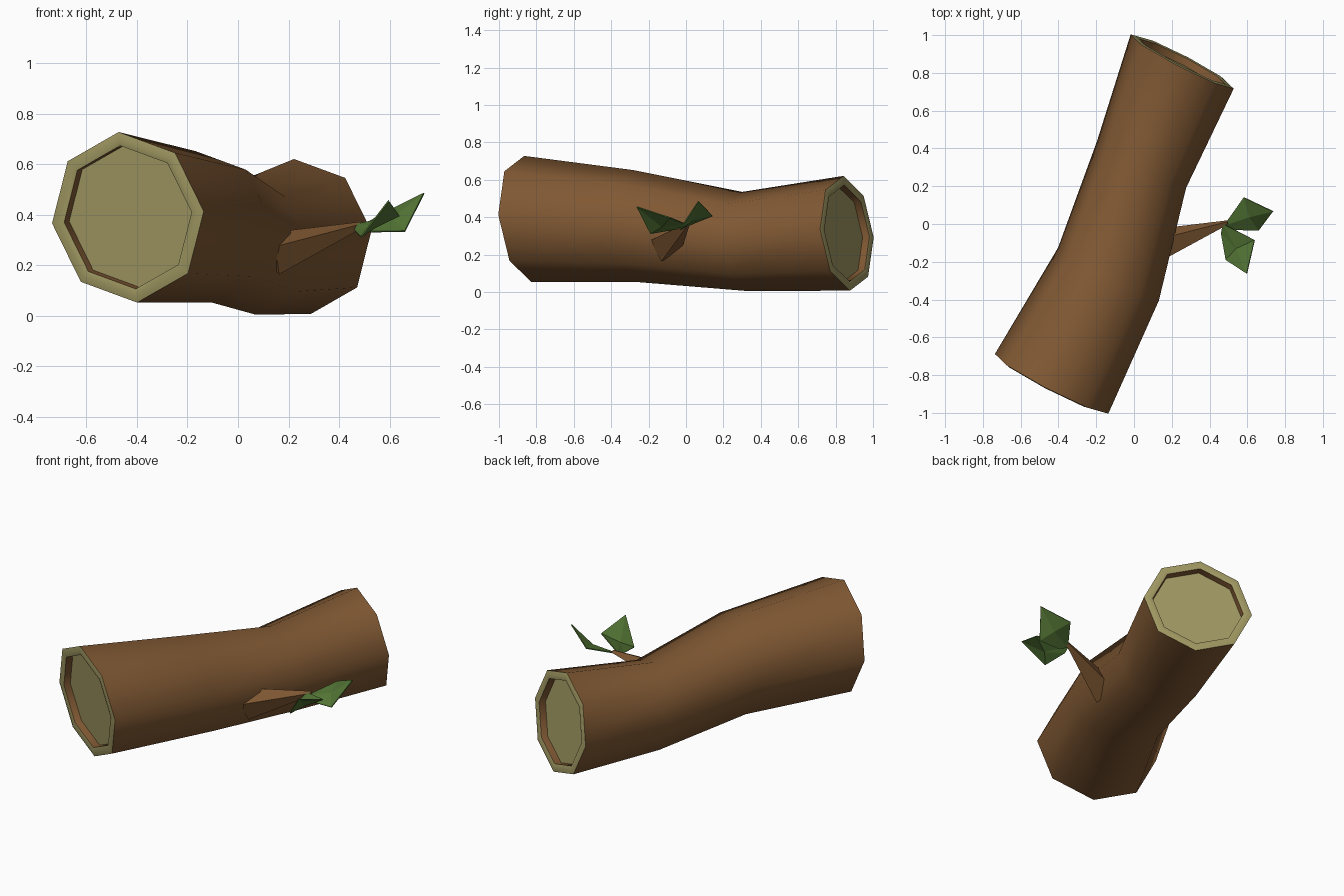
import bpy, bmesh, math
from mathutils import Vector

if "Cube" in bpy.data.objects:
    bpy.data.objects.remove(bpy.data.objects["Cube"])


def material(name, rgb):
    m = bpy.data.materials.new(name)
    m.diffuse_color = (*rgb, 1)
    m.use_nodes = True
    m.node_tree.nodes["Principled BSDF"].inputs["Base Color"].default_value = m.diffuse_color
    return m


BARK = material("bark brown", (0.215, 0.098, 0.033))
WOOD = material("cut wood khaki", (0.36, 0.32, 0.125))
LEAF = material("leaf green", (0.085, 0.175, 0.035))


def finish(name, bm, mats, smooth=False, normals=True):
    if normals:
        bmesh.ops.recalc_face_normals(bm, faces=bm.faces[:])
    me = bpy.data.meshes.new(name)
    bm.to_mesh(me)
    bm.free()
    for m in mats:
        me.materials.append(m)
    for p in me.polygons:
        p.use_smooth = smooth
    ob = bpy.data.objects.new(name, me)
    bpy.context.collection.objects.link(ob)
    return ob


# log frame: all rings lie in the same tilted plane direction
N = Vector((0.459, 0.888, 0.1)).normalized()
U = Vector((0.888, -0.459, 0)).normalized()
V = U.cross(N)


def ring(bm, c, r, sides=8, phase=4, u=U, v=V):
    out = []
    for i in range(sides):
        a = math.radians(phase) + 2 * math.pi * i / sides
        out.append(bm.verts.new(Vector(c) + r * (math.cos(a) * u + math.sin(a) * v)))
    return out


def bridge(bm, a, b, mat=0):
    n = len(a)
    for i in range(n):
        f = bm.faces.new((a[i], a[(i + 1) % n], b[(i + 1) % n], b[i]))
        f.material_index = mat


# bark tube, four octagonal rings
stations = [((-0.436, -0.846, 0.39), 0.34), ((-0.135, -0.265, 0.352), 0.302),
            ((0.04, 0.315, 0.27), 0.267), ((0.255, 0.86, 0.314), 0.309)]
bm = bmesh.new()
rings = [ring(bm, c, r) for c, r in stations]
for a, b in zip(rings, rings[1:]):
    bridge(bm, a, b)

# cut ends: khaki rim, brown step, recessed khaki disc
for (c, r), outer, out in ((stations[0], rings[0], -N), (stations[-1], rings[-1], N)):
    c = Vector(c)
    mid = ring(bm, c + out * 0.006, r * 0.92)
    lip = ring(bm, c, r * 0.84)
    step = ring(bm, c - out * 0.04, r * 0.835)
    bridge(bm, outer, mid, 1)
    bridge(bm, mid, lip, 1)
    bridge(bm, lip, step, 0)
    bm.faces.new(step).material_index = 1
log = finish("log", bm, [BARK, WOOD], True)
bpy.context.view_layer.objects.active = log
log.select_set(True)
bpy.ops.object.shade_smooth_by_angle(angle=math.radians(50))

# side twig, tapering to the leaves
bm = bmesh.new()
p, q = Vector((0.13, -0.11, 0.245)), Vector((0.495, 0.008, 0.362))
d = (q - p).normalized()
u = d.cross(Vector((0, 0, 1))).normalized()
v = u.cross(d)
a = ring(bm, p, 0.09, 4, 20, u, v)
b = ring(bm, q, 0.012, 4, 20, u, v)
bridge(bm, a, b)
bm.faces.new(a)
bm.faces.new(b)
finish("twig", bm, [BARK])


# folded leaves: four facets around a sunken centre
def leaf(name, centre, outline):
    bm = bmesh.new()
    c = bm.verts.new(centre)
    vs = [bm.verts.new(p) for p in outline]
    for i in range(len(vs)):
        bm.faces.new((c, vs[i], vs[(i + 1) % len(vs)]))
    ob = finish(name, bm, [LEAF], normals=False)
    s = ob.modifiers.new("thickness", "SOLIDIFY")
    s.thickness = 0.006


leaf("leaf_back", (0.61, 0.035, 0.385),
     [(0.475, -0.01, 0.35), (0.53, -0.032, 0.335), (0.66, -0.035, 0.337),
      (0.735, 0.065, 0.487), (0.58, 0.14, 0.41)])
leaf("leaf_front", (0.54, -0.13, 0.352),
     [(0.47, 0.0, 0.365), (0.46, -0.05, 0.34), (0.485, -0.19, 0.315),
      (0.595, -0.262, 0.458), (0.637, -0.085, 0.4)])
